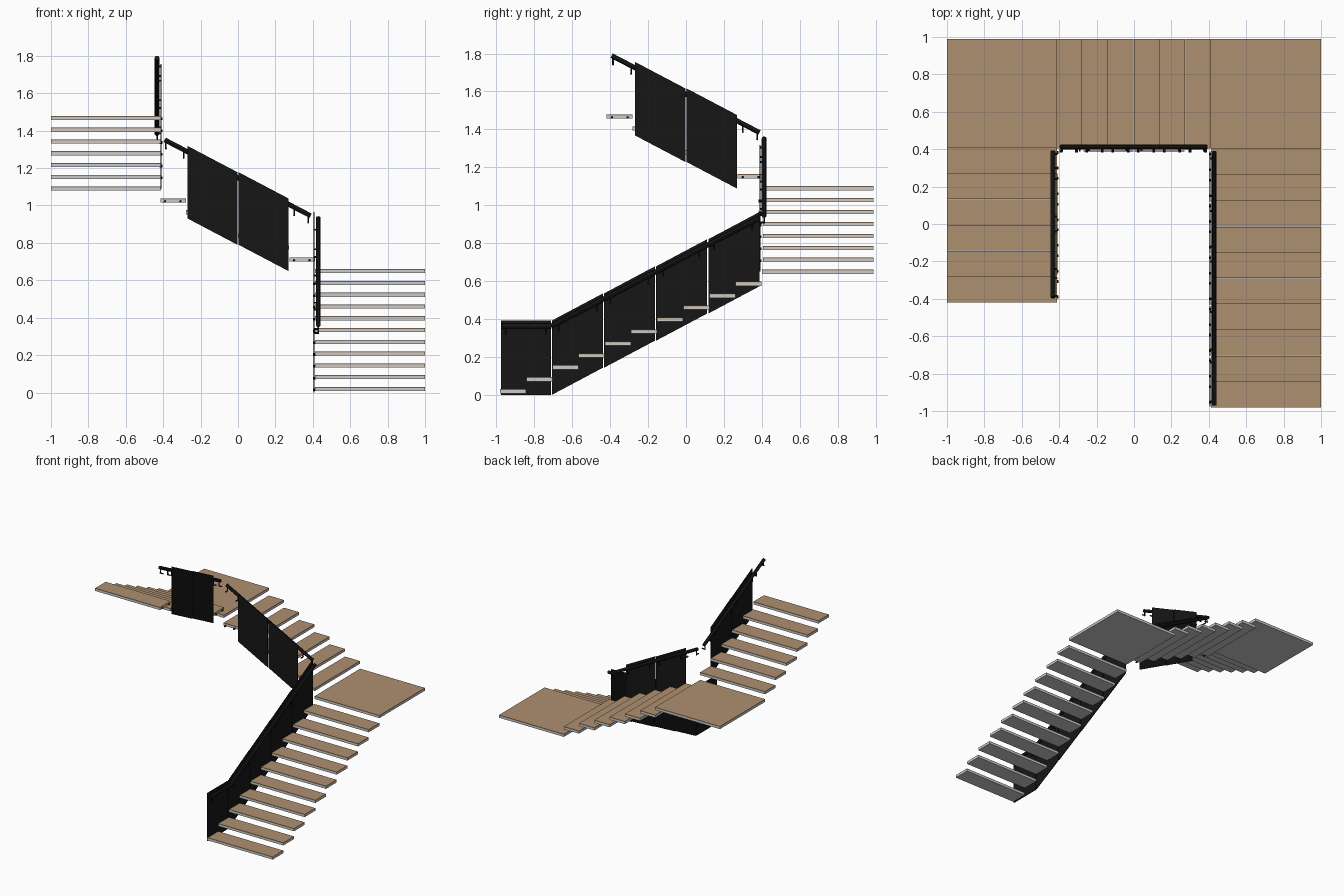
import bpy, bmesh
from mathutils import Vector

if "Cube" in bpy.data.objects:
    bpy.data.objects.remove(bpy.data.objects["Cube"])


def material(name, rgb):
    m = bpy.data.materials.new(name)
    m.diffuse_color = (*rgb, 1)
    m.use_nodes = True
    m.node_tree.nodes["Principled BSDF"].inputs["Base Color"].default_value = m.diffuse_color
    return m


WOOD = material("wood", (0.42, 0.28, 0.16))
BLACK = material("black", (0.008, 0.008, 0.008))
RISE = 0.063
STEP = 0.138


def finish(name, bm, mat=None, smooth=False):
    bmesh.ops.recalc_face_normals(bm, faces=bm.faces)
    me = bpy.data.meshes.new(name)
    bm.to_mesh(me)
    bm.free()
    ob = bpy.data.objects.new(name, me)
    bpy.context.collection.objects.link(ob)
    if mat:
        me.materials.append(mat)
    if smooth:
        bpy.ops.object.select_all(action='DESELECT')
        bpy.context.view_layer.objects.active = ob
        ob.select_set(True)
        bpy.ops.object.shade_smooth_by_angle()
    return ob


def box(name, lo, hi, mat=None):
    bm = bmesh.new()
    bmesh.ops.create_cube(bm, size=1)
    for v in bm.verts:
        v.co = [(a + b) / 2 + c * (b - a) for a, b, c in zip(lo, hi, v.co)]
    return finish(name, bm, mat)


def add_rod(bm, a, b, r, sides=8):
    a, b = Vector(a), Vector(b)
    d = b - a
    geo = bmesh.ops.create_cone(bm, cap_ends=True, segments=sides, radius1=r,
                                radius2=r, depth=d.length)
    q = d.to_track_quat('Z', 'Y')
    for v in geo["verts"]:
        v.co = q @ v.co + (a + b) / 2


def slab(name, i, x0, x1, y0, y1):
    # grey tray with a wooden top board
    top = 0.03 + RISE * i
    box(name + "_tray", (x0, y0, top - 0.022), (x1, y1, top - 0.005))
    box(name + "_board", (x0, y0, top - 0.005), (x1, y1, top), WOOD)


# treads and landings
for k in range(10):
    y = -0.98 + STEP * k
    slab(f"lower_tread_{k}", k, 0.412, 1, y, y + STEP - 0.001)
slab("lower_landing", 10, 0.412, 1, 0.40, 0.99)
for k in range(6):
    x = 0.412 - STEP * k
    slab(f"middle_tread_{k}", 11 + k, x - STEP + 0.001, x, 0.405, 0.99)
slab("upper_landing", 17, -1, -0.412, 0.405, 0.99)
for k in range(6):
    y = 0.408 - STEP * k
    slab(f"upper_tread_{k}", 18 + k, -1, -0.412, y - STEP + 0.001, y)


class Flight:
    """Maps (along, out, z) to world: out runs from the stairwell to the treads."""

    def __init__(self, name, place):
        self.name, self.place = name, place

    def panel(self, n, s0, s1, z0, z1, h):
        bm = bmesh.new()
        g = 0.003 if s1 > s0 else -0.003
        vs = [[bm.verts.new(self.place(s, o, z)) for s, z in
               ((s0 + g, z0), (s1 - g, z1), (s1 - g, z1 + h), (s0 + g, z0 + h))]
              for o in (0, 0.006)]
        bm.faces.new(vs[0])
        bm.faces.new(vs[1])
        for i in range(4):
            j = (i + 1) % 4
            bm.faces.new((vs[0][i], vs[0][j], vs[1][j], vs[1][i]))
        finish(f"{self.name}_panel_{n}", bm, BLACK)

    def rail(self, pts, brackets):
        bm = bmesh.new()
        for (s0, z0), (s1, z1) in zip(pts, pts[1:]):
            add_rod(bm, self.place(s0, 0.025, z0), self.place(s1, 0.025, z1), 0.013, 12)
        finish(self.name + "_handrail", bm, BLACK, True)
        # angled brackets under the rail
        bm = bmesh.new()
        for s, z in brackets:
            add_rod(bm, self.place(s, 0.025, z), self.place(s, 0.025, z - 0.045), 0.004)
            add_rod(bm, self.place(s, 0.029, z - 0.043), self.place(s, 0, z - 0.043), 0.005)
        finish(self.name + "_rail_brackets", bm, BLACK, True)

    def standoffs(self, s_first, step, first, count):
        # round fixings between treads and panels
        bm = bmesh.new()
        for k in range(count):
            z = 0.03 + RISE * (first + k) - 0.016
            for f in (0.2, 0.8):
                s = s_first + step * (k + f)
                add_rod(bm, self.place(s, -0.004, z), self.place(s, 0.012, z), 0.007)
        finish(self.name + "_standoffs", bm, BLACK, True)


# lower balustrade
low = Flight("lower", lambda s, o, z: (0.404 + o, s, z))
low.panel(0, -0.98, -0.71, 0, 0, 0.392)
for k in range(4):
    low.panel(k + 1, -0.71 + 0.275 * k, -0.71 + 0.275 * (k + 1),
              0.143 * k, 0.143 * (k + 1), 0.392)
slope = lambda s: 0.362 + max(0, s + 0.71) * 0.52
low.rail([(-0.97, 0.362), (-0.71, 0.362), (0.385, slope(0.385))],
         [(s, slope(s)) for s in (-0.95, -0.74, -0.67, -0.47, -0.40, -0.20,
                                  -0.12, 0.07, 0.15, 0.35)])
low.standoffs(-0.98, STEP, 0, 10)

# middle and upper balustrades share one layout, sloping along the flight
for name, place, base, first in (
        ("middle", lambda s, o, z: (-s, 0.387 + o, z), 0.0, 11),
        ("upper", lambda s, o, z: (-0.408 - o, -s, z), 0.438, 18)):
    fl = Flight(name, place)
    mid = 0.79 + base
    fl.panel(0, -0.272, 0, mid - 0.14, mid, 0.388)
    fl.panel(1, 0, 0.272, mid, mid + 0.14, 0.388)
    line = lambda s: mid + 0.357 + s * 0.52
    fl.rail([(-0.388, line(-0.388)), (0.392, line(0.392))],
            [(s, line(s)) for s in (-0.375, -0.30, -0.24, -0.04, 0.04, 0.24, 0.29, 0.385)])
    fl.standoffs(-0.41, STEP, first, 6)
